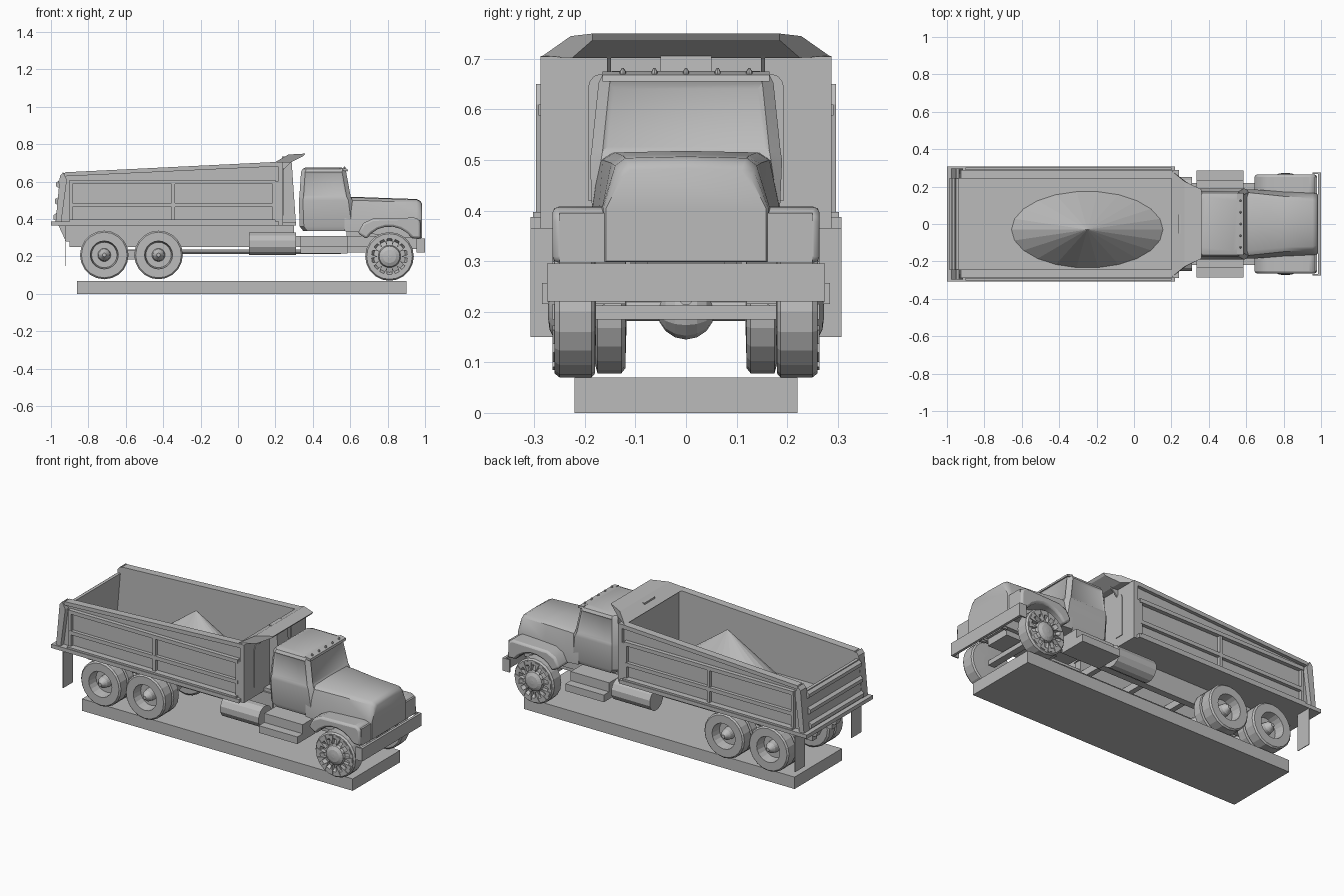
import bpy, bmesh
from math import sin, cos, pi, radians

cube = bpy.data.objects.get("Cube")
if cube:
    bpy.data.objects.remove(cube, do_unlink=True)

grey = bpy.data.materials.new("plain_grey")
grey.use_nodes = True
grey.diffuse_color = (0.5, 0.5, 0.5, 1)
grey.node_tree.nodes["Principled BSDF"].inputs["Base Color"].default_value = (0.5, 0.5, 0.5, 1)


def loft(name, rings, window_test=None, bevel=0, smooth=False):
    """Skin a row of equal rings, cap both ends, optionally sink some faces."""
    bm = bmesh.new()
    rows = [[bm.verts.new(p) for p in ring] for ring in rings]
    n = len(rows[0])
    for a, b in zip(rows, rows[1:]):
        for i in range(n):
            j = (i + 1) % n
            bm.faces.new((a[i], a[j], b[j], b[i]))
    bm.faces.new(rows[0])
    bm.faces.new(rows[-1])
    bmesh.ops.remove_doubles(bm, verts=bm.verts, dist=1e-5)
    bmesh.ops.recalc_face_normals(bm, faces=bm.faces)
    if window_test:
        panes = [f for f in bm.faces if window_test(f)]
        bmesh.ops.inset_individual(bm, faces=panes, thickness=0.014, depth=-0.006)
    mesh = bpy.data.meshes.new(name)
    bm.to_mesh(mesh)
    bm.free()
    mesh.materials.append(grey)
    ob = bpy.data.objects.new(name, mesh)
    bpy.context.collection.objects.link(ob)
    if bevel:
        mod = ob.modifiers.new("soft_edges", "BEVEL")
        mod.width, mod.segments, mod.limit_method = bevel, 2, 'ANGLE'
        mod.angle_limit = radians(35)
    if smooth:
        bpy.ops.object.select_all(action='DESELECT')
        ob.select_set(True)
        bpy.context.view_layer.objects.active = ob
        bpy.ops.object.shade_smooth_by_angle(angle=radians(35))
    return ob


def slab(name, pts, y0, y1, **kw):
    """Side profile (x, z) extruded across y."""
    return loft(name, [[(x, y, z) for x, z in pts] for y in (y0, y1)], **kw)


def box(name, x0, x1, y0, y1, z0, z1, **kw):
    return slab(name, [(x0, z0), (x1, z0), (x1, z1), (x0, z1)], y0, y1, **kw)


def lathe_y(name, x, z, profile, sides, s=1):
    """Turn (radius, y) pairs about an axle across the truck."""
    return loft(name, [[(x + r * cos(2 * pi * i / sides), s * y, z + r * sin(2 * pi * i / sides))
                        for i in range(sides)] for r, y in profile])


def rod_x(name, x0, x1, y, z, r, sides):
    return loft(name, [[(x, y + r * cos(2 * pi * (i + .5) / sides), z + r * sin(2 * pi * (i + .5) / sides))
                        for i in range(sides)] for x in (x0, x1)])


SIDES = ((1, "far"), (-1, "near"))

# Display base
box("base_slab", -.86, .90, -.22, .22, 0, .07)

# Dump bed: floor, front wall, load
box("bed_floor", -1, .22, -.307, .307, .365, .387)
box("bed_front_wall", .215, .24, -.288, .288, .365, .705)
box("front_post_foot", .24, .31, -.10, .10, .365, .385)
slab("front_post", [(.235, .37), (.31, .37), (.285, .735), (.235, .735)], -.05, .05)
loft("load_pile", [[(-.25 + k * .405 * cos(2 * pi * i / 22), -.03 + k * .205 * sin(2 * pi * i / 22), z)
                    for i in range(22)] for k, z in ((1, .387), (0, .68))])

# Cab shield, narrowing forwards
shield = [(.2, .285, .705), (.27, .228, .745), (.36, .185, .75), (.35, .185, .737), (.28, .225, .702)]
loft("cab_shield", [[(x, s * w, z) for x, w, z in shield] for s in (1, -1)])

# Tailgate leans forwards as it rises
def gate_x(z):
    return -.972 + .087 * (z - .39)

slab("tailgate", [(gate_x(.385), .385), (gate_x(.61), .61), (gate_x(.61) + .018, .61),
                  (gate_x(.385) + .018, .385)], -.25, .25)
for i, z in enumerate((.40, .485, .575)):
    slab(f"tailgate_rib_{i}", [(gate_x(z) - .016, z), (gate_x(z) - .016, z + .02),
                               (gate_x(z), z + .032), (gate_x(z), z - .01)], -.245, .245)

for s, side in SIDES:
    # Bed side with frame ribs
    slab(f"{side}_bed_side", [(-.965, .38), (-.935, .645), (.22, .703), (.22, .38)], s * .243, s * .268)
    slab(f"{side}_top_rail", [(-.935, .628), (-.925, .65), (.22, .706), (.22, .682)], s * .243, s * .288)
    for i, (z, h, out) in enumerate(((.385, .012, .303), (.465, .022, .288), (.588, .022, .292))):
        box(f"{side}_side_rail_{i}", -.90, .20, s * .26, s * out, z, z + h)
    for i, (x, w) in enumerate(((-.90, .015), (-.355, .018), (.185, .035))):
        box(f"{side}_side_post_{i}", x, x + w, s * .26, s * .287, .385, .60)
    slab(f"{side}_corner_post", [(-.975, .385), (-.952, .63), (-.935, .65), (-.915, .61), (-.945, .385)],
         s * .243, s * .297)
    arch = [(s * .17 + .024 * cos(pi * i / 6), .64 + .03 * sin(pi * i / 6)) for i in range(7)]
    arch += [(s * .17 - .024, .42), (s * .17 + .024, .42)]
    loft(f"{side}_wall_arch", [[(x, y, z) for y, z in arch] for x in (.238, .244)])
    slab(f"{side}_shield_bracket", [(.24, .66), (.24, .72), (.34, .742), (.28, .70)], s * .148, s * .156)

    # Chassis and side equipment
    slab(f"{side}_bed_sill", [(-.96, .366), (-.92, .28), (-.90, .28), (-.90, .25), (.30, .25), (.30, .366)],
         s * .07, s * .11)
    box(f"{side}_frame_rail", .30, .97, s * .075, s * .10, .25, .31)
    box(f"{side}_mud_flap", -.925, -.921, s * .215, s * .307, .15, .366)
    rod_x(f"{side}_fuel_tank", .06, .31, s * .19, .268, .063, 12)
    box(f"{side}_upper_step", .335, .585, s * .12, s * .235, .255, .31)
    box(f"{side}_lower_step", .335, .585, s * .12, s * .285, .215, .257)
    box(f"{side}_walking_beam", -.715, -.425, s * .085, s * .115, .185, .235)

    # Twin rear wheels with deep dished rims
    dual = [(.05, .118), (.12, .12), (.13, .128), (.13, .175), (.112, .18), (.112, .187), (.13, .19),
            (.13, .25), (.122, .258), (.075, .258), (.068, .2), (.035, .2), (.03, .235), (.01, .262)]
    for i, x in enumerate((-.715, -.425)):
        lathe_y(f"{side}_rear_wheel_{i}", x, .208, dual, 20, s)

    # Front wheel with radiating wedges and domed hub
    front = [(.05, .178), (.122, .18), (.13, .187), (.13, .25), (.122, .26), (.097, .26), (.085, .24),
             (.06, .246), (.055, .26), (.035, .27), (.01, .273)]
    lathe_y(f"{side}_front_wheel", .81, .2, front, 20, s)
    for i in range(14):
        a = 2 * pi * i / 14
        wedge = [(.81 + r * cos(a + d), .2 + r * sin(a + d)) for r, d in ((.062, 0), (.116, -.13), (.116, .13))]
        slab(f"{side}_wheel_wedge_{i}", wedge, s * .24, s * .264)

    # Fender with a round wheel arch
    fender = [(.64, .325), (.67, .378), (.72, .402), (.95, .408), (.975, .39), (.978, .297)]
    fender += [(.81 + .147 * cos(radians(t)), .213 + .147 * sin(radians(t))) for t in range(35, 150, 16)]
    slab(f"{side}_fender", fender, s * .13, s * .264, bevel=.012, smooth=True)

# Axles and drive line
for i, x in enumerate((-.715, -.425)):
    lathe_y(f"rear_axle_{i}", x, .205, [(.024, -.2), (.024, .2)], 10)
    lathe_y(f"differential_{i}", x, .202, [(.057 * sin(pi * k / 8), -.057 * cos(pi * k / 8)) for k in range(9)], 12)
box("front_axle", .79, .83, -.19, .19, .185, .212)
rod_x("drive_shaft", -.715, .55, 0, .225, .013, 8)
for i, x in enumerate((-.85, -.57, -.28, .0, .28, .6, .92)):
    box(f"cross_member_{i}", x - .015, x + .015, -.09, .09, .26, .30)
box("engine_block", .58, .92, -.075, .075, .22, .36)


# Cab: chamfered rings stacked upwards, with sunk window panes
def cab_ring(z, x0, x1, w, c=.022):
    half = [(x0, w - c), (x0 + c, w), (x1 - c, w), (x1, w - c)]
    return [(x, y, z) for x, y in half] + [(x, -y, z) for x, y in reversed(half)]


def is_window(face):
    c = face.calc_center_median()
    return .53 < c.z < .65 and face.calc_area() > .01


loft("cab", [cab_ring(.335, .35, .61, .172), cab_ring(.36, .33, .63, .184), cab_ring(.5, .325, .612, .19),
             cab_ring(.518, .328, .603, .187), cab_ring(.652, .337, .578, .173), cab_ring(.668, .345, .582, .165),
             cab_ring(.676, .362, .55, .145)], window_test=is_window, smooth=True)
slab("sun_visor", [(.55, .662), (.588, .655), (.585, .668), (.55, .675)], -.165, .165)
for i in range(5):
    y = (i - 2) * .0625
    loft(f"roof_lamp_{i}", [[(.57 + r * cos(pi * k / 4), y + r * sin(pi * k / 4), z) for k in range(8)]
                            for r, z in ((.006, .66), (.006, .675), (.002, .682))])


# Hood: sections running forwards, with a rounded nose
def hood_ring(x, low, side, shoulder, top_w, top):
    half = [(side, low), (side, .405), (shoulder, top - .018), (top_w, top - .003)]
    return [(x, y, z) for y, z in half] + [(x, 0, top)] + [(x, -y, z) for y, z in reversed(half)]


loft("hood", [hood_ring(.57, .335, .186, .172, .15, .516), hood_ring(.64, .33, .185, .165, .14, .518),
              hood_ring(.80, .31, .172, .148, .125, .512), hood_ring(.955, .297, .166, .14, .12, .507),
              hood_ring(.975, .297, .163, .134, .115, .497), hood_ring(.983, .30, .158, .128, .11, .483)],
     smooth=True)
box("nose_panel", .93, .978, -.25, .25, .297, .395)

# Bumper with wrapped ends
box("bumper", .985, 1, -.275, .275, .22, .295)
for s, side in SIDES:
    box(f"{side}_bumper_end", .955, .99, s * .267, s * .275, .22, .295)
    box(f"{side}_bumper_bracket", .93, .99, s * .08, s * .095, .24, .28)
